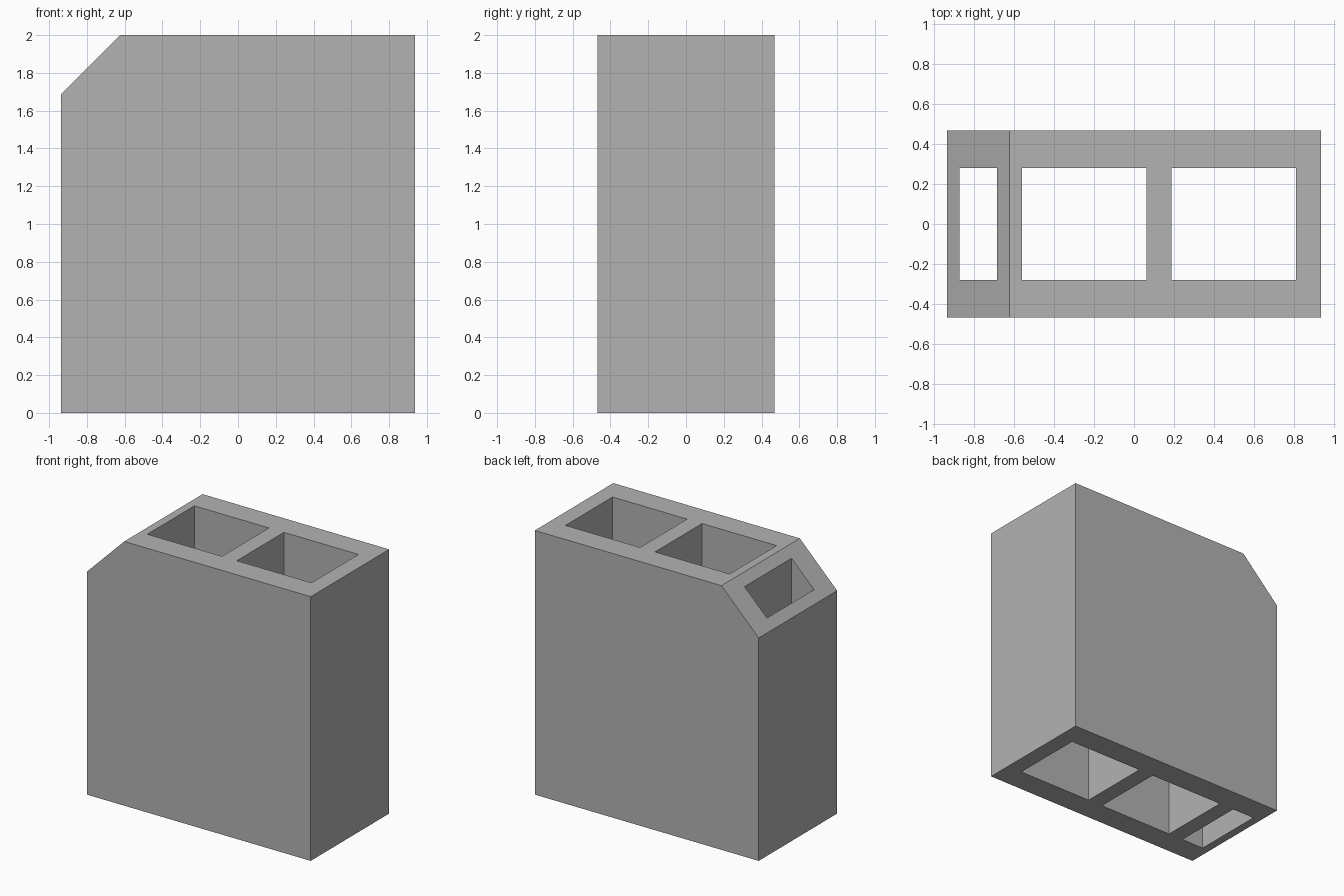
import bpy
import bmesh

cube = bpy.data.objects.get("Cube")
if cube:
    bpy.data.objects.remove(cube, do_unlink=True)

HALF_X, HALF_Y, HEIGHT = 0.9375, 0.46875, 2.0
CHAMFER = 0.3125
HOLE_HALF_Y = 0.28125

# Plain concrete grey
grey = bpy.data.materials.new("concrete_grey")
grey.use_nodes = True
colour = (0.45, 0.45, 0.45, 1)
grey.diffuse_color = colour
grey.node_tree.nodes["Principled BSDF"].inputs["Base Color"].default_value = colour


def prism(name, profile, half_y):
    """Extrude an x-z outline symmetrically along y."""
    bm = bmesh.new()
    face = bm.faces.new([bm.verts.new((x, -half_y, z)) for x, z in profile])
    extruded = bmesh.ops.extrude_face_region(bm, geom=[face])["geom"]
    verts = [v for v in extruded if isinstance(v, bmesh.types.BMVert)]
    bmesh.ops.translate(bm, verts=verts, vec=(0, 2 * half_y, 0))
    bmesh.ops.recalc_face_normals(bm, faces=bm.faces)
    mesh = bpy.data.meshes.new(name)
    bm.to_mesh(mesh)
    bm.free()
    mesh.materials.append(grey)
    obj = bpy.data.objects.new(name, mesh)
    bpy.context.collection.objects.link(obj)
    return obj


# Block body with one sloped upper corner
block = prism("block_body", [
    (-HALF_X, 0), (HALF_X, 0), (HALF_X, HEIGHT),
    (-HALF_X + CHAMFER, HEIGHT), (-HALF_X, HEIGHT - CHAMFER),
], HALF_Y)

# Three vertical shafts passing right through the block
shafts = [(-0.875, -0.6875), (-0.5625, 0.0625), (0.1875, 0.8125)]
cutters = []
for x0, x1 in shafts:
    low, high = -0.2, HEIGHT + 0.2
    cutter = prism("shaft_cutter", [(x0, low), (x1, low), (x1, high), (x0, high)],
                   HOLE_HALF_Y)
    cutter.hide_render = True
    cutters.append(cutter)
    cut = block.modifiers.new("shaft", 'BOOLEAN')
    cut.operation = 'DIFFERENCE'
    cut.solver = 'EXACT'
    cut.object = cutter

# Bake the cuts and discard the cutters
bpy.context.view_layer.update()
evaluated = block.evaluated_get(bpy.context.evaluated_depsgraph_get())
cut_mesh = bpy.data.meshes.new_from_object(evaluated)
block.modifiers.clear()
block.data = cut_mesh
cut_mesh.name = "block_body"
for cutter in cutters:
    bpy.data.objects.remove(cutter, do_unlink=True)
